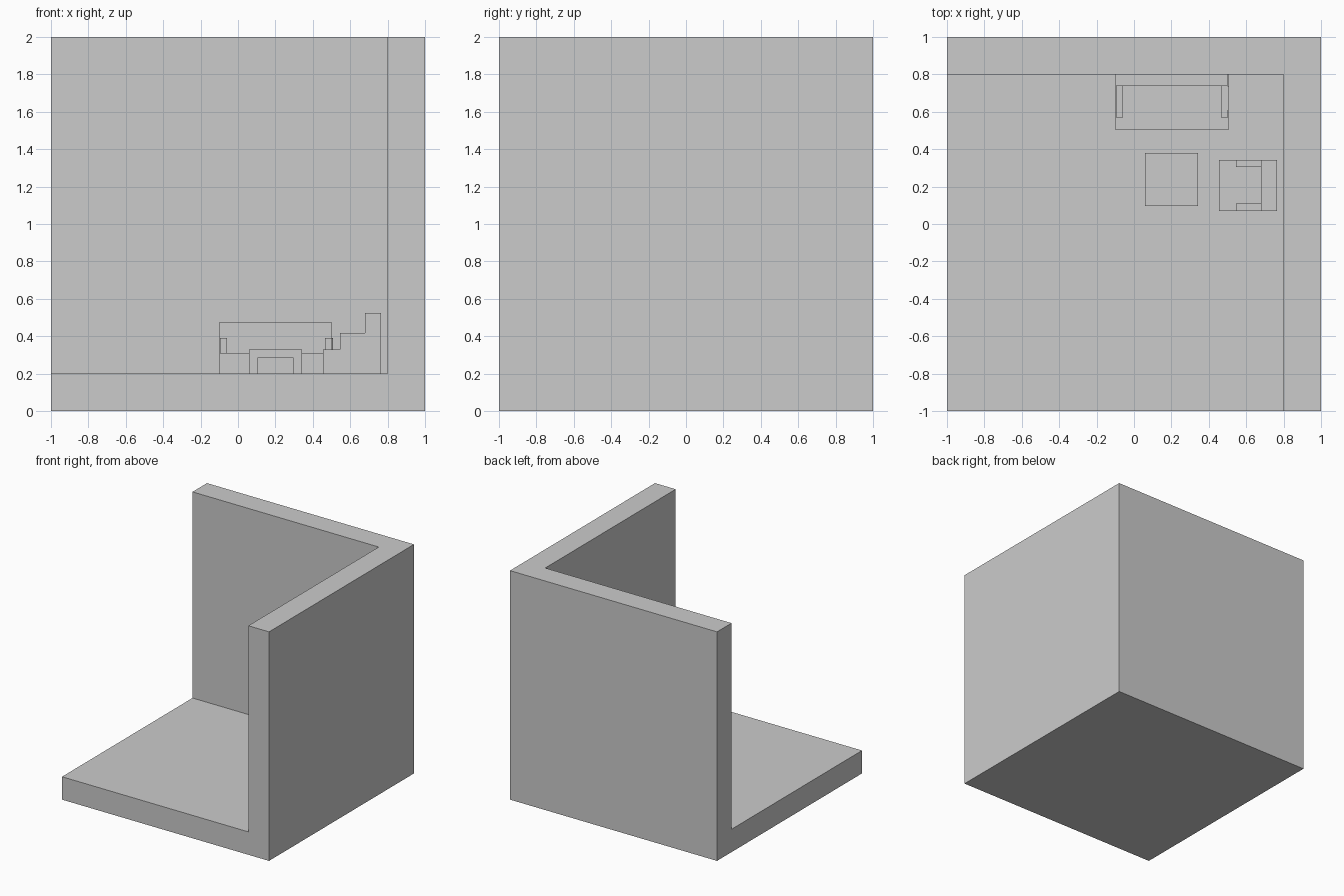
import bpy, bmesh

if "Cube" in bpy.data.objects:
    bpy.data.objects.remove(bpy.data.objects["Cube"])


def prism(name, profile, axis, lo, hi):
    """Extrude a closed 2D profile along 'x' (y,z), 'y' (x,z) or 'z' (x,y)."""
    place = {'x': lambda a, b, t: (t, a, b),
             'y': lambda a, b, t: (a, t, b),
             'z': lambda a, b, t: (a, b, t)}[axis]
    bm = bmesh.new()
    low = [bm.verts.new(place(a, b, lo)) for a, b in profile]
    high = [bm.verts.new(place(a, b, hi)) for a, b in profile]
    bm.faces.new(low)
    bm.faces.new(high)
    n = len(profile)
    for i in range(n):
        j = (i + 1) % n
        bm.faces.new((low[i], low[j], high[j], high[i]))
    bmesh.ops.recalc_face_normals(bm, faces=bm.faces)
    mesh = bpy.data.meshes.new(name)
    bm.to_mesh(mesh)
    bm.free()
    obj = bpy.data.objects.new(name, mesh)
    bpy.context.collection.objects.link(obj)
    return obj


def box(name, x, y, z):
    rect = [(x[0], y[0]), (x[1], y[0]), (x[1], y[1]), (x[0], y[1])]
    return prism(name, rect, 'z', *z)


# Room shell: a cube with the open corner carved away
room = box("room_shell", (-1, 1), (-1, 1), (0, 2))
cutter = box("room_cutter", (-1.2, 0.8), (-1.2, 0.8), (0.2, 2.2))
cutter.hide_render = True
mod = room.modifiers.new("carve", 'BOOLEAN')
mod.operation = 'DIFFERENCE'
mod.solver = 'EXACT'
mod.object = cutter
bpy.context.view_layer.objects.active = room
bpy.ops.object.modifier_apply(modifier=mod.name)
bpy.data.objects.remove(cutter)

# Sofa against the back wall
box("sofa_seat", (-0.10, 0.505), (0.503, 0.80), (0.20, 0.31))
box("sofa_back", (-0.10, 0.50), (0.738, 0.80), (0.31, 0.475))
box("sofa_arm_left", (-0.097, -0.06), (0.57, 0.738), (0.31, 0.39))
prism("sofa_arm_right",
      [(0.465, 0.57), (0.503, 0.57), (0.507, 0.738), (0.469, 0.738)],
      'z', 0.31, 0.39)

# Coffee table: slab on four square legs
box("table_top", (0.06, 0.343), (0.095, 0.38), (0.285, 0.328))
for i, x in enumerate(((0.06, 0.108), (0.295, 0.343))):
    for j, y in enumerate(((0.095, 0.143), (0.332, 0.38))):
        box(f"table_leg_{i}{j}", x, y, (0.20, 0.285))

# Armchair: stepped side profile plus two arms
prism("armchair_body",
      [(0.455, 0.20), (0.765, 0.20), (0.765, 0.525),
       (0.68, 0.525), (0.68, 0.33), (0.455, 0.33)], 'y', 0.07, 0.343)
for side, y in (("front", (0.07, 0.11)), ("rear", (0.305, 0.343))):
    box(f"armchair_arm_{side}", (0.545, 0.68), y, (0.33, 0.417))
